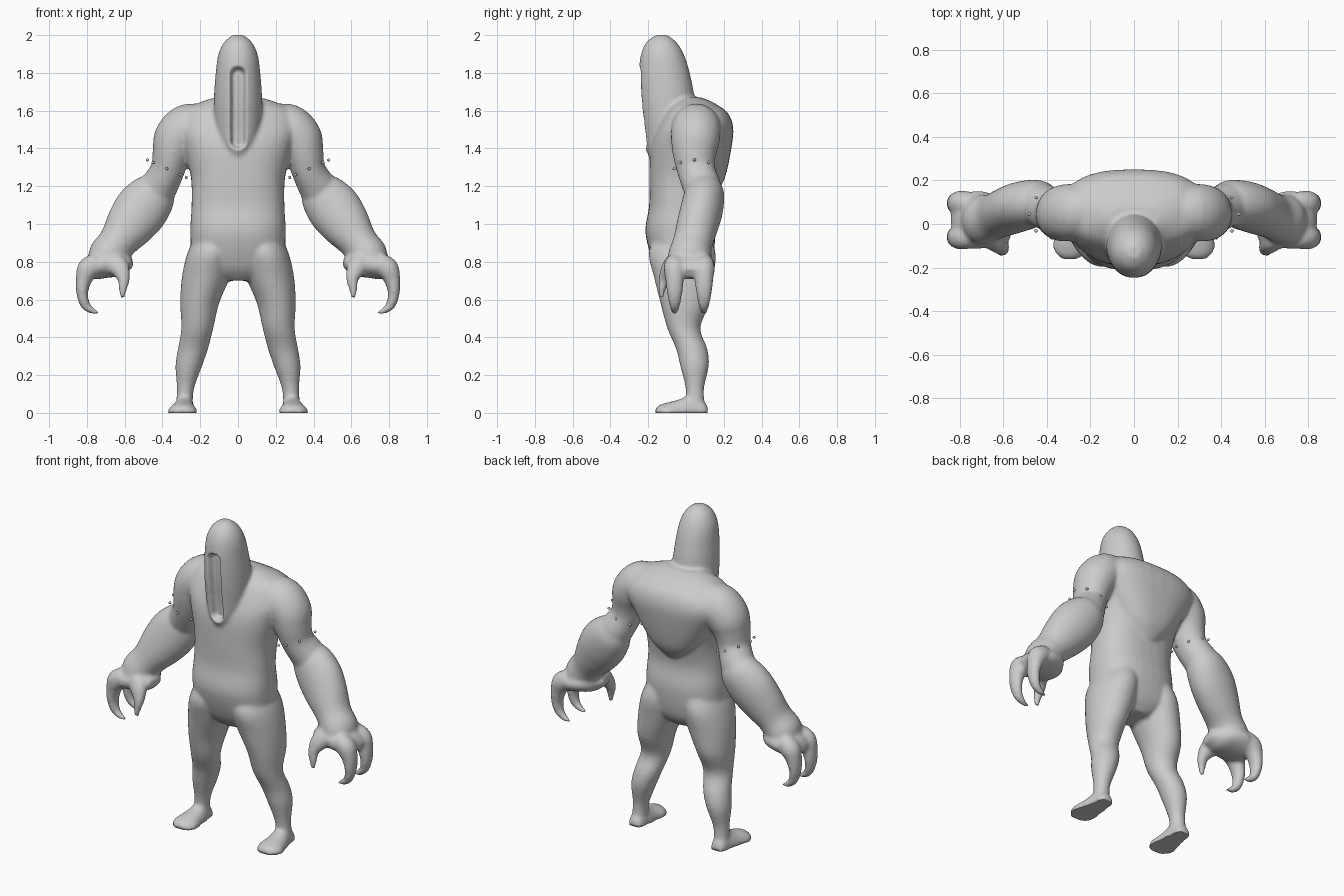
import bpy, bmesh, math
from mathutils import Vector

bm = bmesh.new()


def spline(p, i, t):
    """Catmull-Rom interpolation over tuples of any length."""
    a, b, c, d = p[max(i - 1, 0)], p[i], p[i + 1], p[min(i + 2, len(p) - 1)]
    return [0.5 * (2 * q + (r - o) * t + (2 * o - 5 * q + 4 * r - s) * t * t
                   + (3 * q - o - 3 * r + s) * t ** 3)
            for o, q, r, s in zip(a, b, c, d)]


def loft(points, side=1, ref=(0, 1, 0), axis=None, power=2.0, sub=4, n=32):
    """Closed skin through (x, y, z, radius_a, radius_b) stations."""
    st = [spline(points, i, k / sub) for i in range(len(points) - 1) for k in range(sub)]
    st.append(list(points[-1]))
    ctr = [Vector((s[0] * side, s[1], s[2])) for s in st]
    rings = []
    for i, s in enumerate(st):
        t = Vector(axis) if axis else ctr[min(i + 1, len(st) - 1)] - ctr[max(i - 1, 0)]
        t.normalize()
        a = Vector(ref).cross(t).normalized()
        b = t.cross(a)
        ring = []
        for k in range(n):
            u, v = math.cos(2 * math.pi * k / n), math.sin(2 * math.pi * k / n)
            u = math.copysign(abs(u) ** (2 / power), u)
            v = math.copysign(abs(v) ** (2 / power), v)
            co = ctr[i] + a * u * max(s[3], .004) + b * v * max(s[4], .004)
            co.z = max(co.z, 0)
            ring.append(bm.verts.new(co))
        rings.append(ring)
    faces = [bm.faces.new(rings[0]), bm.faces.new(rings[-1])]
    for r0, r1 in zip(rings, rings[1:]):
        for k in range(n):
            j = (k + 1) % n
            faces.append(bm.faces.new((r0[k], r0[j], r1[j], r1[k])))
    bmesh.ops.recalc_face_normals(bm, faces=faces)


UP = (0, 0, 1)
# torso
loft([(0, -.01, .70, .08, .09), (0, -.015, .78, .23, .15), (0, -.03, .95, .252, .185),
      (0, -.03, 1.1, .246, .165), (0, -.015, 1.25, .25, .18), (0, .01, 1.4, .29, .20),
      (0, .03, 1.5, .32, .19), (0, .045, 1.6, .29, .15), (0, .04, 1.645, .20, .10),
      (0, .03, 1.67, .12, .05)], axis=UP, power=2.4)
# hunched upper back
loft([(0, .10, 1.15, .05, .05), (0, .085, 1.24, .16, .12), (0, .085, 1.4, .27, .155),
      (0, .085, 1.51, .32, .165), (0, .09, 1.59, .27, .13), (0, .08, 1.64, .17, .07)],
     axis=UP, power=2.5)
# long hooded head
loft([(0, -.165, 1.355, .025, .03), (0, -.135, 1.41, .08, .085), (0, -.105, 1.5, .118, .122),
      (0, -.10, 1.65, .128, .145), (0, -.115, 1.8, .118, .135), (0, -.125, 1.9, .104, .113),
      (0, -.13, 1.965, .072, .078), (0, -.13, 2.0, .03, .03)], axis=UP)

for s in (-1, 1):
    # leg
    loft([(.12, -.02, .93, .11, .15), (.145, -.02, .84, .125, .178), (.17, -.012, .72, .127, .158),
          (.203, -.005, .58, .103, .13), (.215, -.012, .45, .085, .088),
          (.238, .03, .34, .08, .083), (.26, .045, .25, .071, .076),
          (.278, .047, .13, .046, .049), (.285, .05, .03, .045, .05)], s, axis=UP)
    # foot
    loft([(.285, .118, 0, .03, .025), (.285, .09, 0, .046, .07), (.285, .03, 0, .055, .095),
          (.29, -.04, 0, .068, .07), (.293, -.1, 0, .08, .055), (.293, -.14, 0, .066, .042),
          (.293, -.162, 0, .035, .025)], s, ref=UP)
    # shoulder and upper arm
    loft([(.16, .06, 1.55, .08, .08), (.26, .055, 1.525, .115, .125), (.325, .05, 1.455, .12, .13),
          (.352, .045, 1.37, .102, .115), (.375, .055, 1.28, .09, .1),
          (.43, .09, 1.18, .10, .1), (.47, .09, 1.12, .08, .08)], s)
    # forearm
    loft([(.38, .1, 1.235, .05, .05), (.43, .1, 1.175, .115, .1), (.505, .085, 1.085, .143, .112),
          (.575, .06, .99, .130, .11), (.64, .035, .90, .102, .105), (.69, .02, .83, .105, .115),
          (.72, .015, .77, .08, .11)], s)
    # palm
    loft([(.56, -.02, .79, .025, .05), (.62, -.01, .79, .065, .1), (.70, .015, .785, .07, .135),
          (.78, .02, .765, .062, .12), (.83, .02, .74, .025, .08)], s)
    # fingers
    for y in (-.06, .095):
        loft([(.74, y, .80, .05, .05), (.79, y, .765, .06, .058), (.815, y, .71, .045, .05),
              (.825, y, .64, .032, .042), (.81, y, .575, .026, .03),
              (.775, y, .542, .018, .02), (.735, y, .528, .008, .01)], s)
    # thumb
    loft([(.67, -.04, .80, .06, .06), (.63, -.085, .77, .055, .045), (.605, -.115, .71, .034, .03),
          (.61, -.127, .655, .022, .02), (.612, -.13, .61, .013, .013)], s)

mesh = bpy.data.meshes.new("body_source")
bm.to_mesh(mesh)
bm.free()
src = bpy.data.objects.new("body_source", mesh)
bpy.context.collection.objects.link(src)

# fuse everything into one smooth skin
rem = src.modifiers.new("fuse", 'REMESH')
rem.mode = 'VOXEL'
rem.voxel_size = .01
smo = src.modifiers.new("soften", 'SMOOTH')
smo.factor = .5
smo.iterations = 10
dg = bpy.context.evaluated_depsgraph_get()
skin = bpy.data.meshes.new_from_object(src.evaluated_get(dg))
skin.name = "body"
bpy.data.objects.remove(src)

# face slot and flat soles
for v in skin.vertices:
    x, y, z = v.co
    if y < -.12 and 1.35 < z < 1.9:
        d = math.hypot(x, z - min(max(z, 1.44), 1.79))
        f = min(max((.048 - d) / .026, 0), 1)
        v.co.y += .05 * f * f * (3 - 2 * f)
    if z < .008:
        v.co.z = 0
skin.polygons.foreach_set("use_smooth", [True] * len(skin.polygons))
body = bpy.data.objects.new("body", skin)
bpy.context.collection.objects.link(body)

# ring of studs floating round each upper arm
for s in (-1, 1):
    for k in range(8):
        a = k * math.pi / 4
        bpy.ops.mesh.primitive_uv_sphere_add(
            segments=12, ring_count=8, radius=.008,
            location=(s * (.377 + .103 * math.cos(a)), .045 + .108 * math.sin(a),
                      1.293 + .046 * math.cos(a)))
        bpy.context.object.name = "arm_stud"
        bpy.ops.object.shade_smooth()
